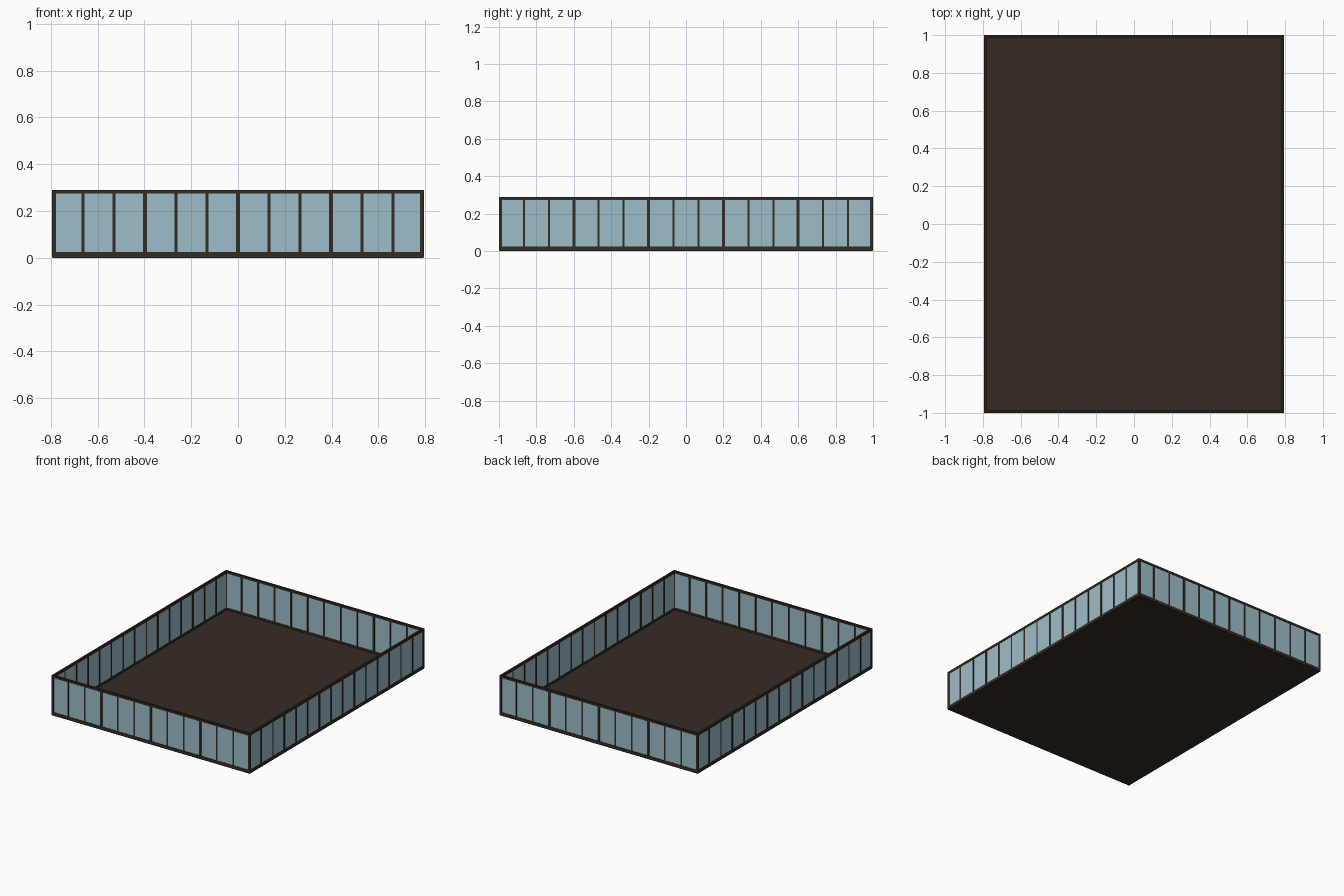
import bpy
from mathutils import Vector

cube = bpy.data.objects.get("Cube")
if cube:
    bpy.data.objects.remove(cube, do_unlink=True)


def material(name, rgb):
    m = bpy.data.materials.new(name)
    m.use_nodes = True
    m.diffuse_color = (*rgb, 1)
    m.node_tree.nodes["Principled BSDF"].inputs["Base Color"].default_value = (*rgb, 1)
    return m


BROWN = material("dark brown", (0.036, 0.025, 0.017))
RIM = material("rim brown", (0.02, 0.015, 0.011))
GLASS = material("pale blue glass", (0.34, 0.51, 0.58))

HALF_X, HALF_Y, HEIGHT = 0.795, 1.0, 0.29
DEPTH = 0.016          # frame thickness
SILL, HEAD = 0.025, 0.016


def box(name, low, high, mat):
    low, high = Vector(low), Vector(high)
    mesh = bpy.data.meshes.new(name)
    verts = [(x, y, z) for x in (low.x, high.x) for y in (low.y, high.y) for z in (low.z, high.z)]
    faces = [(0, 1, 3, 2), (4, 6, 7, 5), (0, 4, 5, 1), (2, 3, 7, 6), (0, 2, 6, 4), (1, 5, 7, 3)]
    mesh.from_pydata(verts, [], faces)
    mesh.materials.append(mat)
    obj = bpy.data.objects.new(name, mesh)
    bpy.context.collection.objects.link(obj)
    return obj


def wall(side, along_x, sign, half, offset, bays):
    """Glazed wall; s runs along the wall and d is depth inward from its outer face."""
    def part(name, s0, s1, d0, d1, z0, z1, mat):
        a, b = sorted((sign * (offset - d0), sign * (offset - d1)))
        if along_x:
            return box(f"{side}_{name}", (s0, a, z0), (s1, b, z1), mat)
        return box(f"{side}_{name}", (a, s0, z0), (b, s1, z1), mat)

    # Side walls stop short of the corner posts
    end = half - DEPTH
    part("sill", -end, end, 0, DEPTH, 0.004, SILL, BROWN)
    part("head", -end, end, 0, DEPTH, HEIGHT - HEAD, HEIGHT - 0.003, BROWN)
    part("glass", -end, end, 0.003, DEPTH - 0.003, SILL, HEIGHT - HEAD, GLASS)
    reach = half if along_x else end
    part("top_rim", -reach, reach, 0, DEPTH, HEIGHT - 0.003, HEIGHT, RIM)

    # Every third mullion is a wider panel joint
    count = bays * 3
    for i in range(1, count):
        s = -half + 2 * half * i / count
        joint = i % 3 == 0
        w = 0.008 if joint else 0.0055
        part("panel_post" if joint else "mullion", s - w, s + w,
             0, DEPTH, SILL, HEIGHT - HEAD, BROWN)


# Floor slab
box("floor", (-HALF_X + 0.002, -HALF_Y + 0.002, 0), (HALF_X - 0.002, HALF_Y - 0.002, 0.01), BROWN)

# Four glazed walls
wall("front", True, -1, HALF_X, HALF_Y, 4)
wall("back", True, 1, HALF_X, HALF_Y, 4)
wall("left", False, 1, HALF_Y, HALF_X, 5)
wall("right", False, -1, HALF_Y, HALF_X, 5)

# Corner posts
for x_name, sx in (("left", 1), ("right", -1)):
    for y_name, sy in (("front", -1), ("back", 1)):
        xs = sorted((sx * HALF_X, sx * (HALF_X - DEPTH)))
        ys = sorted((sy * HALF_Y, sy * (HALF_Y - DEPTH)))
        box(f"{y_name}_{x_name}_corner_post", (xs[0], ys[0], 0.004),
            (xs[1], ys[1], HEIGHT - 0.003), BROWN)
